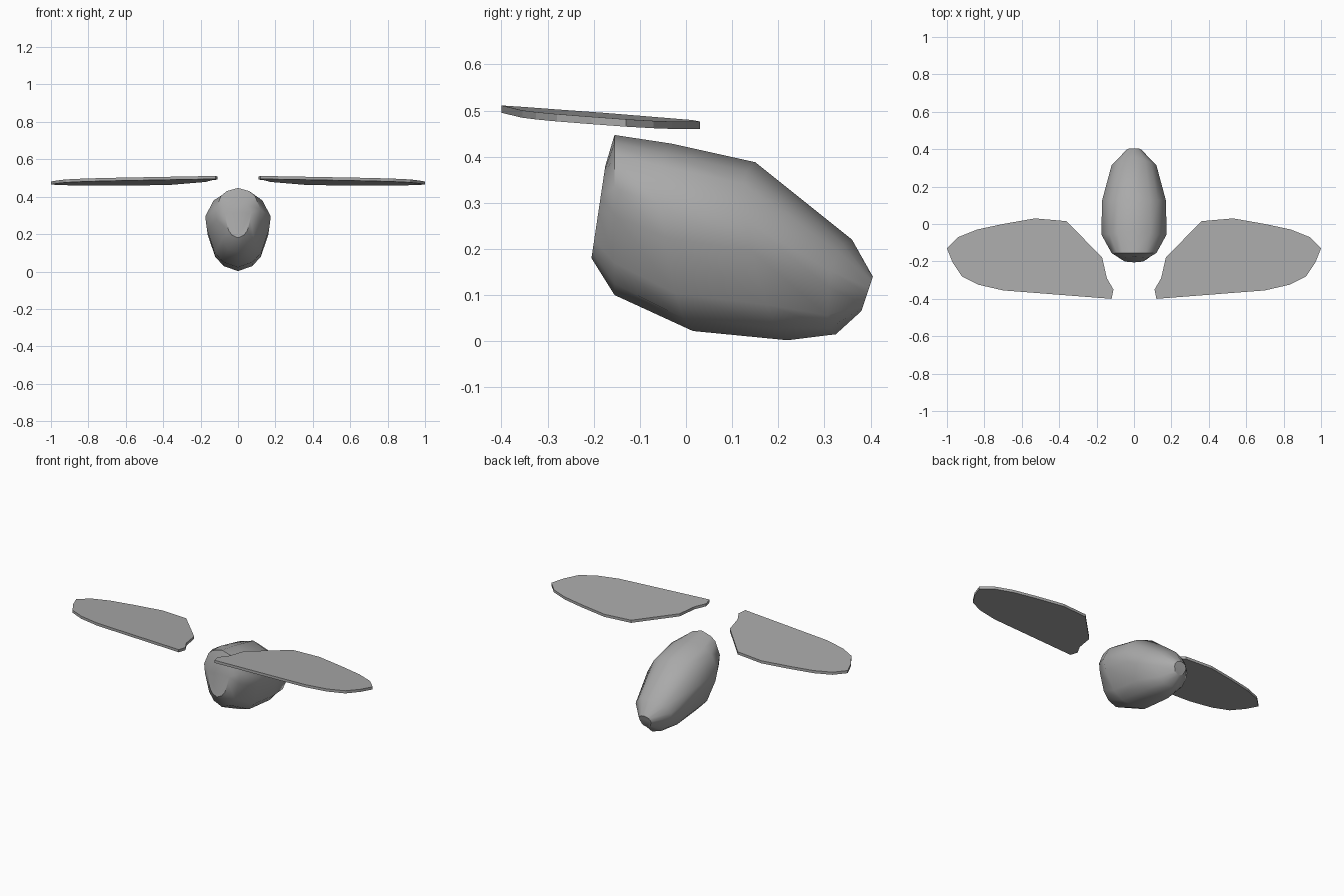
import bpy
import bmesh
import math

if "Cube" in bpy.data.objects:
    bpy.data.objects.remove(bpy.data.objects["Cube"])

grey = bpy.data.materials.new("mid grey")
grey.diffuse_color = (0.4, 0.4, 0.4, 1)
grey.use_nodes = True
grey.node_tree.nodes["Principled BSDF"].inputs["Base Color"].default_value = grey.diffuse_color


def make_object(name, bm):
    bmesh.ops.recalc_face_normals(bm, faces=bm.faces)
    mesh = bpy.data.meshes.new(name)
    bm.to_mesh(mesh)
    bm.free()
    ob = bpy.data.objects.new(name, mesh)
    bpy.context.collection.objects.link(ob)
    mesh.materials.append(grey)
    return ob


# Body: slanted rings, each (top y, top z, bottom y, bottom z, half width, bow in y)
stations = [
    (-0.175, 0.38, -0.205, 0.18, 0.07, 0.0),
    (-0.155, 0.447, -0.155, 0.10, 0.12, 0.0),
    (-0.03, 0.428, 0.015, 0.022, 0.175, -0.04),
    (0.15, 0.388, 0.22, 0.002, 0.17, -0.045),
    (0.36, 0.22, 0.325, 0.015, 0.12, -0.035),
    (0.405, 0.14, 0.38, 0.065, 0.04, 0.0),
]
# Half cross-section: (height fraction, width fraction)
half = [(1, 0), (0.95, 0.5), (0.88, 0.75), (0.67, 1), (0.5, 0.95),
        (0.2, 0.72), (0.07, 0.45), (0, 0)]
section = half + [(h, -w) for h, w in half[-2:0:-1]]

bm = bmesh.new()
rings = []
for ty, tz, by, bz, width, bow in stations:
    rings.append([bm.verts.new((w * width,
                                by + (ty - by) * h + bow * abs(w),
                                bz + (tz - bz) * h)) for h, w in section])
n = len(section)
for a, b in zip(rings, rings[1:]):
    for i in range(n):
        j = (i + 1) % n
        bm.faces.new((a[i], a[j], b[j], b[i]))
bm.faces.new(rings[0])
bm.faces.new(rings[-1])
body = make_object("body", bm)
bpy.context.view_layer.objects.active = body
body.select_set(True)
bpy.ops.object.shade_smooth_by_angle(angle=math.radians(40))
body.select_set(False)

# Wings: thin tilted plates from one outline, mirrored across the body
outline = [(0.12, -0.40), (0.11, -0.35), (0.145, -0.29), (0.17, -0.18),
           (0.36, 0.015), (0.53, 0.03), (0.70, 0.0), (0.84, -0.03),
           (0.94, -0.07), (1.0, -0.13), (0.97, -0.205), (0.92, -0.28),
           (0.83, -0.325), (0.70, -0.355)]
for side, name in ((1, "right_wing"), (-1, "left_wing")):
    bm = bmesh.new()
    base = bm.faces.new([bm.verts.new((side * x, y, 0.469 - 0.013 * x - 0.069 * y))
                         for x, y in outline])
    top = bmesh.ops.extrude_face_region(bm, geom=[base], use_keep_orig=True)
    bmesh.ops.translate(bm, vec=(0, 0, 0.016),
                        verts=[v for v in top["geom"] if isinstance(v, bmesh.types.BMVert)])
    make_object(name, bm)
